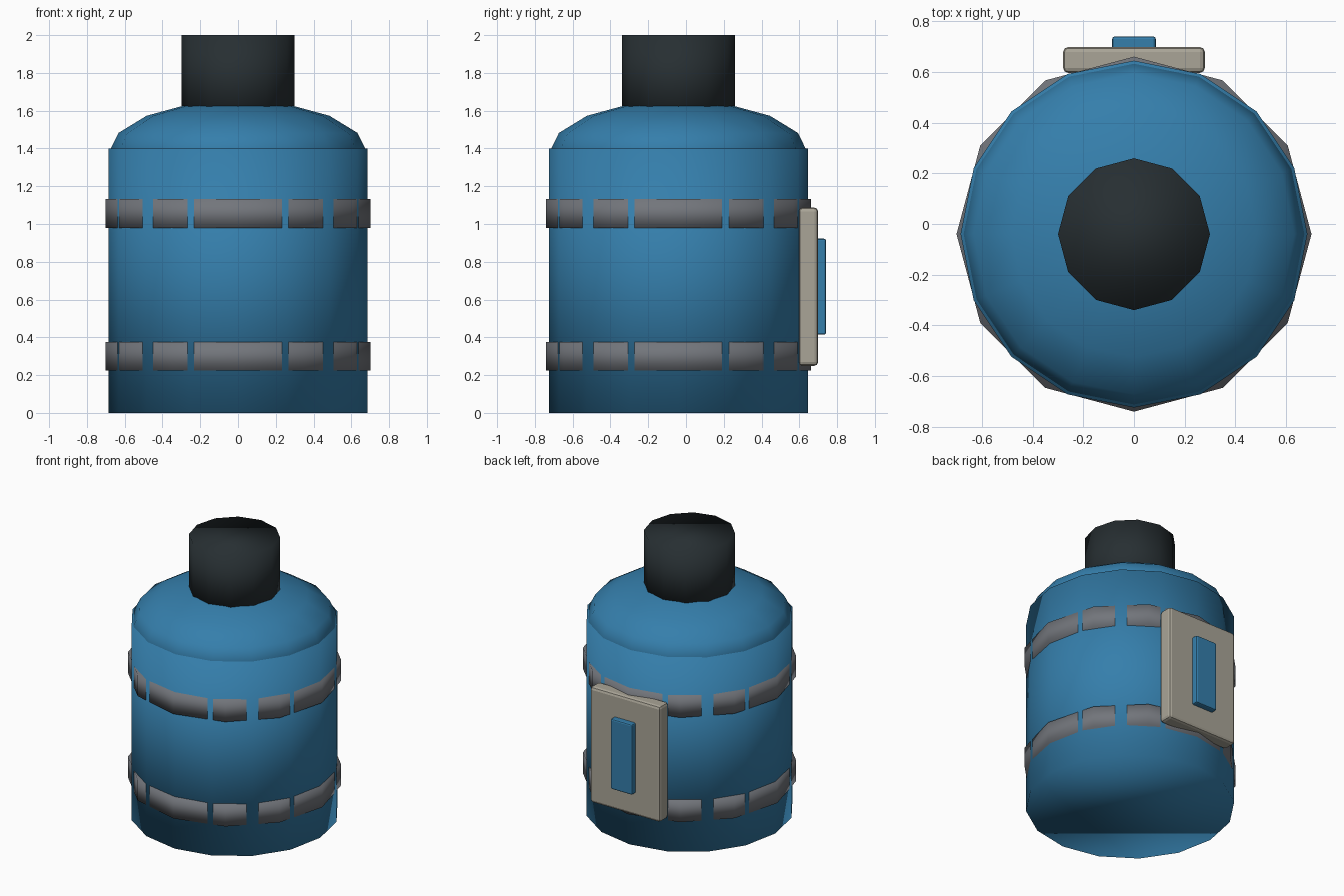
import bpy

if "Cube" in bpy.data.objects:
    bpy.data.objects.remove(bpy.data.objects["Cube"])

CY = -0.04  # centre line of the tank in y


def material(name, rgb):
    m = bpy.data.materials.new(name)
    m.diffuse_color = (*rgb, 1)
    m.use_nodes = True
    m.node_tree.nodes["Principled BSDF"].inputs["Base Color"].default_value = m.diffuse_color
    return m


BLUE = material("blue_paint", (0.035, 0.21, 0.41))
DARK = material("dark_rubber", (0.02, 0.028, 0.032))
STEEL = material("steel_grey", (0.17, 0.18, 0.2))
CREAM = material("cream_plate", (0.40, 0.375, 0.31))


def finish(name, mat):
    ob = bpy.context.object
    ob.name = name
    ob.data.materials.append(mat)
    return ob


def drum(name, sides, radius, z0, z1, mat):
    # first vertex of each ring lies on the y axis
    bpy.ops.mesh.primitive_cylinder_add(vertices=sides, radius=radius, depth=z1 - z0,
                                        location=(0, CY, (z0 + z1) / 2))
    ob = finish(name, mat)
    bpy.ops.object.shade_smooth()
    return ob


def box(name, lo, hi, bevel, mat):
    bpy.ops.mesh.primitive_cube_add(size=1, location=[(a + b) / 2 for a, b in zip(lo, hi)])
    ob = finish(name, mat)
    ob.scale = [b - a for a, b in zip(lo, hi)]
    bpy.ops.object.transform_apply(location=False, rotation=False, scale=True)
    mod = ob.modifiers.new("rounded_edges", 'BEVEL')
    mod.width = bevel
    mod.segments = 2
    return ob


# Tank body and squashed dome shoulder
drum("tank_body", 16, 0.685, 0.0, 1.4, BLUE)
bpy.ops.mesh.primitive_uv_sphere_add(segments=16, ring_count=8, radius=0.685,
                                     location=(0, CY, 1.375))
dome = finish("tank_shoulder", BLUE)
dome.scale.z = 0.28 / 0.685
bpy.ops.object.transform_apply(location=False, rotation=False, scale=True)
bpy.ops.object.shade_smooth()

# Neck cap
drum("neck_cap", 12, 0.30, 1.56, 2.0, DARK)

# Two bands: fewer sides than the body, so its corners poke through
for name, z in (("lower_band", 0.30), ("upper_band", 1.056)):
    drum(name, 12, 0.701, z - 0.076, z + 0.076, STEEL)

# Back plate with raised strip
box("back_plate", (-0.28, 0.597, 0.249), (0.28, 0.699, 1.087), 0.02, CREAM)
box("back_strip", (-0.086, 0.66, 0.414), (0.086, 0.741, 0.922), 0.01, BLUE)
